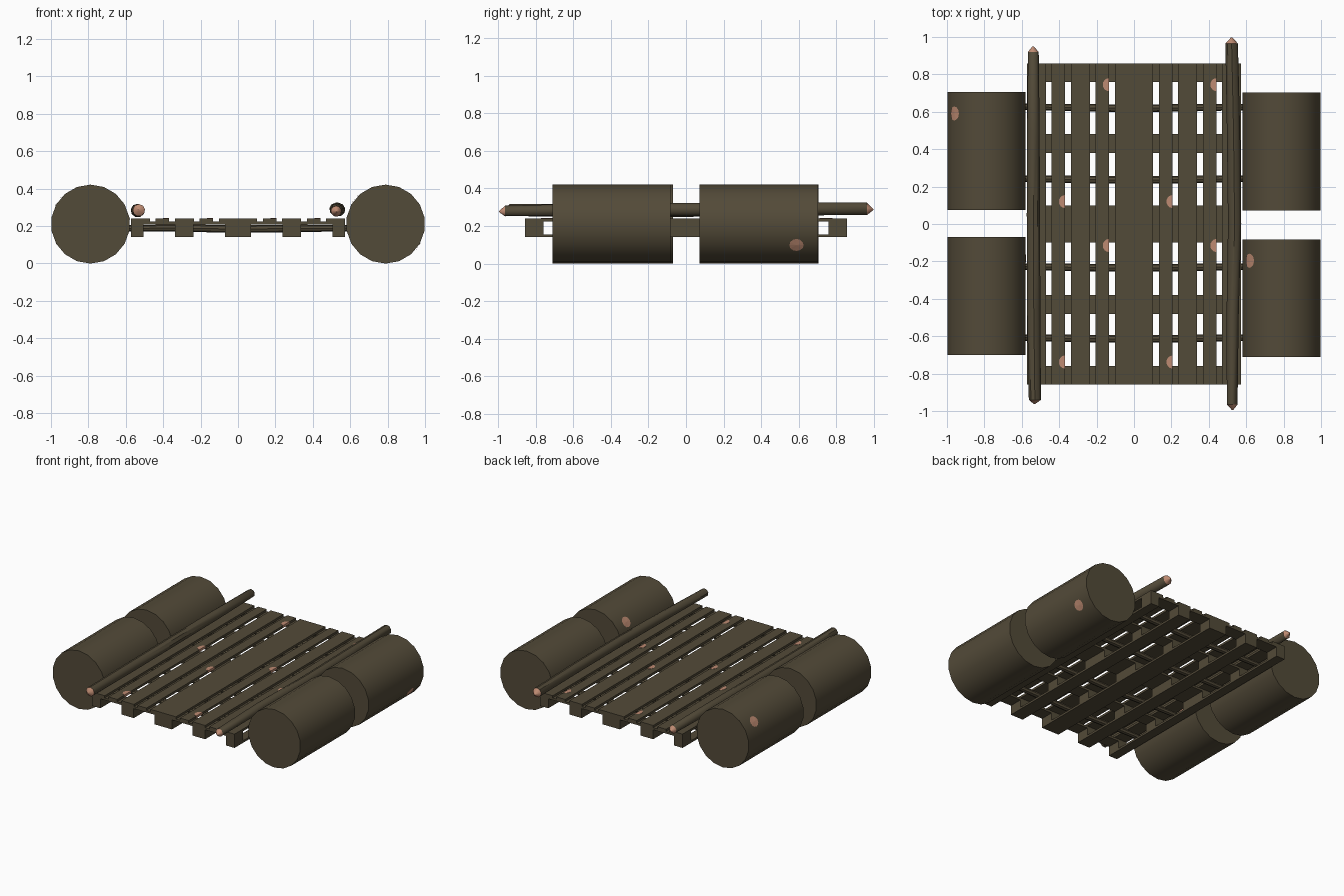
import bpy, bmesh, math
from mathutils import Vector

if "Cube" in bpy.data.objects:
    bpy.data.objects.remove(bpy.data.objects["Cube"])

def material(name, col):
    m = bpy.data.materials.new(name)
    m.diffuse_color = (*col, 1)
    m.use_nodes = True
    m.node_tree.nodes["Principled BSDF"].inputs["Base Color"].default_value = m.diffuse_color
    return m

WOOD = material("dark_brown", (0.086, 0.069, 0.040))
CUT = material("pale_salmon", (0.52, 0.26, 0.17))

def finish(name, bm, mats, smooth=False):
    bmesh.ops.recalc_face_normals(bm, faces=bm.faces)
    me = bpy.data.meshes.new(name)
    bm.to_mesh(me)
    bm.free()
    for m in mats:
        me.materials.append(m)
    ob = bpy.data.objects.new(name, me)
    bpy.context.collection.objects.link(ob)
    if smooth:
        bpy.ops.object.select_all(action='DESELECT')
        ob.select_set(True)
        bpy.context.view_layer.objects.active = ob
        bpy.ops.object.shade_smooth_by_angle(angle=math.radians(40))
    return ob

def add_box(bm, x0, x1, y0, y1, z0, z1):
    vs = bmesh.ops.create_cube(bm, size=1)["verts"]
    for v in vs:
        v.co = Vector(((x0 + x1) / 2 + v.co.x * (x1 - x0),
                       (y0 + y1) / 2 + v.co.y * (y1 - y0),
                       (z0 + z1) / 2 + v.co.z * (z1 - z0)))

def add_tube(bm, rings, sides, phase=0.0, axis='Y'):
    """Closed tube through (along, side, z, radius) rings; returns end faces too."""
    loops = []
    for a, s, z, r in rings:
        loop = []
        for i in range(sides):
            t = 2 * math.pi * i / sides + phase
            p, q = s + r * math.sin(t), z + r * math.cos(t)
            loop.append(bm.verts.new((p, a, q) if axis == 'Y' else (a, p, q)))
        loops.append(loop)
    bands = []
    for l0, l1 in zip(loops, loops[1:]):
        bands.append([bm.faces.new((l0[i], l0[(i + 1) % sides], l1[(i + 1) % sides], l1[i]))
                      for i in range(sides)])
    caps = [bm.faces.new(loops[0]), bm.faces.new(loops[-1])]
    return bands, caps

# Four pallets, each with planks along y, cross boards, blocks and runners
PLANKS = [(0.0, 0.102), (0.135, 0.205), (0.235, 0.337), (0.37, 0.44), (0.47, 0.573)]
COLS = [(0.0, 0.07), (0.237, 0.337), (0.505, 0.573)]
ROWS = [(0.0, 0.10), (0.38, 0.48), (0.76, 0.858)]

def span(s, ab):
    return sorted((s * ab[0], s * ab[1]))

for sx in (-1, 1):
    for sy in (-1, 1):
        tag = ("left" if sx < 0 else "right") + ("_front" if sy < 0 else "_back")
        y = span(sy, (0, 0.858))
        bm = bmesh.new()
        for p in PLANKS:
            add_box(bm, *span(sx, p), *y, 0.224, 0.24)
        finish("deck_planks_" + tag, bm, [WOOD])
        bm = bmesh.new()
        for r in ROWS:
            add_box(bm, *span(sx, (0, 0.573)), *span(sy, r), 0.209, 0.224)
            for c in COLS:
                add_box(bm, *span(sx, c), *span(sy, r), 0.155, 0.209)
        for c in COLS:
            add_box(bm, *span(sx, c), *y, 0.14, 0.155)
        finish("pallet_base_" + tag, bm, [WOOD])

# Pale worn spots on plank edges, two per pallet
for i, (ex, cy) in enumerate([(-0.135, 0.745), (0.44, 0.745), (-0.37, 0.12), (0.205, 0.12),
                              (-0.135, -0.115), (0.44, -0.115), (-0.37, -0.738), (0.205, -0.738)]):
    bm = bmesh.new()
    pts = [(ex + 0.001 - 0.033 * math.sin(math.pi * k / 8), cy + 0.035 * math.cos(math.pi * k / 8))
           for k in range(9)]
    f = bm.faces.new([bm.verts.new((px, py, 0.2245)) for px, py in pts])
    up = bmesh.ops.extrude_face_region(bm, geom=[f])["geom"]
    bmesh.ops.translate(bm, verts=[v for v in up if isinstance(v, bmesh.types.BMVert)],
                        vec=(0, 0, 0.017))
    finish(f"plank_spot_{i + 1}", bm, [CUT])

# Cross poles tying the pallets and barrels together
for i, y in enumerate((-0.612, -0.232, 0.238, 0.622)):
    bm = bmesh.new()
    add_tube(bm, [(-0.582, y + 0.004, 0.187, 0.017), (-0.3, y, 0.189, 0.02),
                  (0.0, y - 0.004, 0.183, 0.02), (0.3, y, 0.187, 0.02),
                  (0.582, y + 0.003, 0.188, 0.017)], 8, axis='X')
    finish(f"cross_pole_{i + 1}", bm, [WOOD], True)

# Side logs with pale pointed ends
LOGS = {
    "left_log": [(-0.963, -0.532, 0.285, 0.003), (-0.94, -0.530, 0.284, 0.033),
                 (-0.45, -0.536, 0.281, 0.036), (0.05, -0.538, 0.283, 0.036),
                 (0.5, -0.538, 0.285, 0.034), (0.92, -0.538, 0.288, 0.029),
                 (0.95, -0.540, 0.289, 0.003)],
    "right_log": [(-0.995, 0.527, 0.276, 0.003), (-0.965, 0.525, 0.279, 0.029),
                  (-0.5, 0.527, 0.287, 0.033), (0.0, 0.538, 0.287, 0.036),
                  (0.5, 0.532, 0.290, 0.036), (0.965, 0.522, 0.290, 0.034),
                  (0.998, 0.522, 0.288, 0.003)],
}
for name, rings in LOGS.items():
    bm = bmesh.new()
    bands, caps = add_tube(bm, rings, 9)
    for f in bands[0] + bands[-1] + caps:
        f.material_index = 1
    finish(name, bm, [WOOD, CUT], True)

# Barrel floats, each with one pale spot at its own turn angle
R = 0.211
for name, cx, y0, y1, turn in [("left_back", -0.789, 0.076, 0.706, -54),
                               ("left_front", -0.789, -0.70, -0.07, 90),
                               ("right_back", 0.789, 0.073, 0.704, 122),
                               ("right_front", 0.789, -0.71, -0.083, -54)]:
    bm = bmesh.new()
    add_tube(bm, [(y0, cx, 0.21, R), (y1, cx, 0.21, R)], 18)
    finish("barrel_" + name, bm, [WOOD], True)
    bm = bmesh.new()
    cy, rs = (y0 + y1) / 2 + 0.2, R + 0.0015

    def on_barrel(u, v):
        t = math.radians(turn) + u / rs
        return bm.verts.new((cx + rs * math.sin(t), cy + v, 0.21 + rs * math.cos(t)))

    mid = on_barrel(0, 0)
    rim = [on_barrel(0.038 * math.cos(k * math.pi / 6), 0.038 * math.sin(k * math.pi / 6))
           for k in range(12)]
    for k in range(12):
        bm.faces.new((mid, rim[k], rim[(k + 1) % 12]))
    ob = finish("barrel_spot_" + name, bm, [CUT])
    n = ob.data.polygons[0].normal
    if n.x * math.sin(math.radians(turn)) + n.z * math.cos(math.radians(turn)) < 0:
        ob.data.flip_normals()
